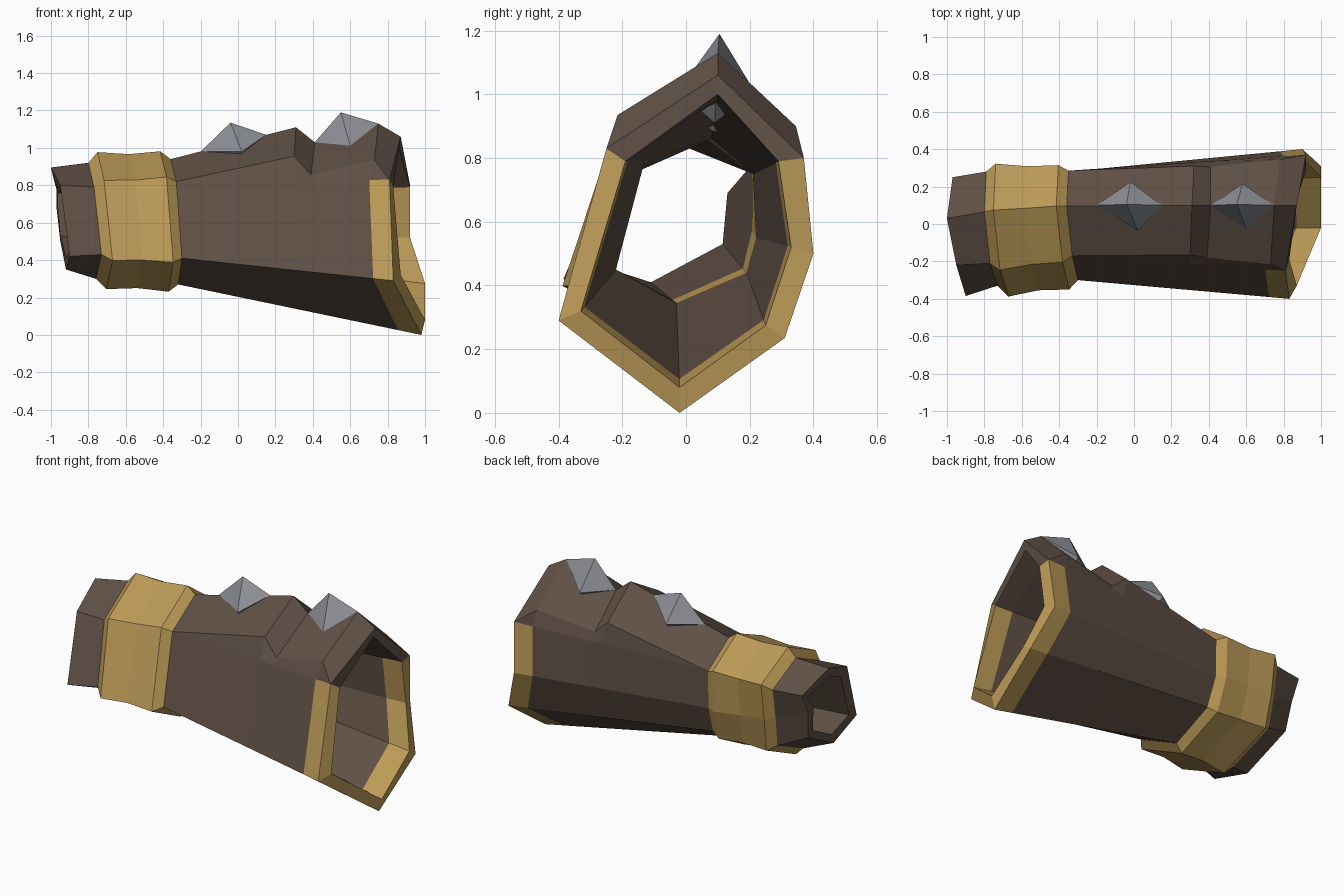
import bpy, bmesh
from mathutils import Vector as V

if "Cube" in bpy.data.objects:
    bpy.data.objects.remove(bpy.data.objects["Cube"])


def material(name, rgb):
    m = bpy.data.materials.new(name)
    m.diffuse_color = (*rgb, 1)
    m.use_nodes = True
    m.node_tree.nodes["Principled BSDF"].inputs["Base Color"].default_value = m.diffuse_color
    return m


MATS = [material("brown_leather", (0.115, 0.080, 0.060)),
        material("gold_trim", (0.50, 0.325, 0.095)),
        material("grey_steel", (0.26, 0.27, 0.295))]
BROWN, GOLD, STEEL = 0, 1, 2


def finish(name, bm):
    bmesh.ops.remove_doubles(bm, verts=bm.verts, dist=0.0005)
    me = bpy.data.meshes.new(name)
    bm.to_mesh(me)
    bm.free()
    for m in MATS:
        me.materials.append(m)
    ob = bpy.data.objects.new(name, me)
    bpy.context.collection.objects.link(ob)
    return ob


def loft(name, rings, colour):
    """Skin closed rings; colour(strip, side) gives the material index."""
    bm = bmesh.new()
    rows = [[bm.verts.new(p) for p in r] for r in rings]
    n = len(rings[0])
    for s, (a, b) in enumerate(zip(rows, rows[1:])):
        for i in range(n):
            j = (i + 1) % n
            f = bm.faces.new((a[i], a[j], b[j], b[i]))
            f.material_index = colour(s, i)
    return finish(name, bm)


def ring(*pts):
    """Seven corners (top, front shoulder, front, bottom, low back, back,
    back shoulder); shoulders are doubled so they can be raised."""
    t, uf, f, b, lb, k, ub = [V(p) for p in pts]
    return [t, uf, uf.copy(), f, b, lb, k, ub.copy(), ub]


def mix(a, b, t, scale=1.0):
    r = [p.lerp(q, t) for p, q in zip(a, b)]
    c = sum(r, V()) / len(r)
    c.z = 0.6
    return [c + (p - c) * scale for p in r]


def raised(t, top, front, back):
    """Ring along the sleeve with its ridge and shoulders lifted."""
    r = mix(band_end, rim_out, t)
    r[0], r[1], r[8] = V(top), V(front), V(back)
    return r


# Key cross-sections, from the wrist to the wide mouth
wrist_out = ring((-1.0, .03, .895), (-.95, -.22, .80), (-.90, -.385, .42), (-.92, -.13, .35),
                 (-.95, .16, .50), (-.97, .19, .68), (-.97, .25, .80))
wrist_in = ring((-.985, .01, .83), (-.94, -.17, .75), (-.90, -.31, .45), (-.92, -.11, .41),
                (-.95, .115, .53), (-.965, .13, .69), (-.965, .19, .76))
band_start = ring((-.80, .065, .92), (-.77, -.21, .79), (-.73, -.33, .43), (-.76, -.06, .30),
                  (-.78, .22, .43), (-.79, .25, .61), (-.79, .28, .80))
band_end = ring((-.36, .095, .94), (-.33, -.17, .82), (-.30, -.30, .41), (-.32, -.02, .27),
                (-.34, .22, .40), (-.35, .28, .57), (-.35, .285, .80))
band_in = ring((-.36, .08, .86), (-.33, -.13, .79), (-.30, -.22, .45), (-.32, -.03, .345),
               (-.34, .19, .44), (-.35, .22, .55), (-.35, .21, .75))
rim_out = ring((.87, .10, 1.06), (.81, -.25, .83), (.83, -.40, .29), (.98, -.02, 0),
               (1.0, .31, .235), (.90, .40, .50), (.92, .37, .80))
rim_in = ring((.86, .10, 1.0), (.83, -.19, .79), (.87, -.33, .32), (1.0, -.02, .08),
              (1.0, .25, .275), (.92, .33, .52), (.92, .29, .79))

# Sleeve: outer skin, rim and lining, gold around the lower mouth
sleeve = [band_end,
          raised(.55, (.31, .10, 1.11), (.30, -.165, .955), (.32, .31, .93)),
          raised(.62, (.41, .10, 1.03), (.39, -.18, .855), (.41, .305, .85)),
          raised(.905, (.75, .10, 1.13), (.73, -.215, .935), (.78, .345, .90)),
          rim_out, rim_in, mix(rim_in, band_in, .1), band_in]
loft("sleeve", sleeve, lambda s, i: GOLD if 3 <= s <= 5 and 2 <= i <= 6 else BROWN)

# Wrist cuff: lining, end lip and outer skin
cuff_in = mix(band_in, wrist_in, .15)
loft("cuff", [cuff_in, wrist_in, wrist_out, band_start], lambda s, i: BROWN)

# Gold band with two raised lips
band = [band_in, cuff_in]
bm_rings = [band_start, mix(band_start, band_end, .12, 1.17), mix(band_start, band_end, .5, 1.11),
            mix(band_start, band_end, .88, 1.13), band_end]
loft("band", bm_rings, lambda s, i: GOLD)
loft("band_lining", band, lambda s, i: GOLD)


# Steel spikes: four-sided studs sunk through the ridge
def spike(name, corners, apex, root):
    bm = bmesh.new()
    c = [bm.verts.new(p) for p in corners]
    a, r = bm.verts.new(apex), bm.verts.new(root)
    for i in range(4):
        j = (i + 1) % 4
        bm.faces.new((c[i], c[j], a)).material_index = STEEL
        bm.faces.new((c[j], c[i], r)).material_index = STEEL
    finish(name, bm)


spike("spike_rear", [(-.20, .10, .98), (.02, -.035, .98), (.15, .10, 1.07), (-.02, .225, .98)],
      (-.04, .105, 1.135), (.0, .09, .88))
spike("spike_front", [(.41, .10, 1.03), (.60, -.025, 1.01), (.75, .10, 1.13), (.58, .215, 1.01)],
      (.55, .105, 1.19), (.58, .09, .91))
